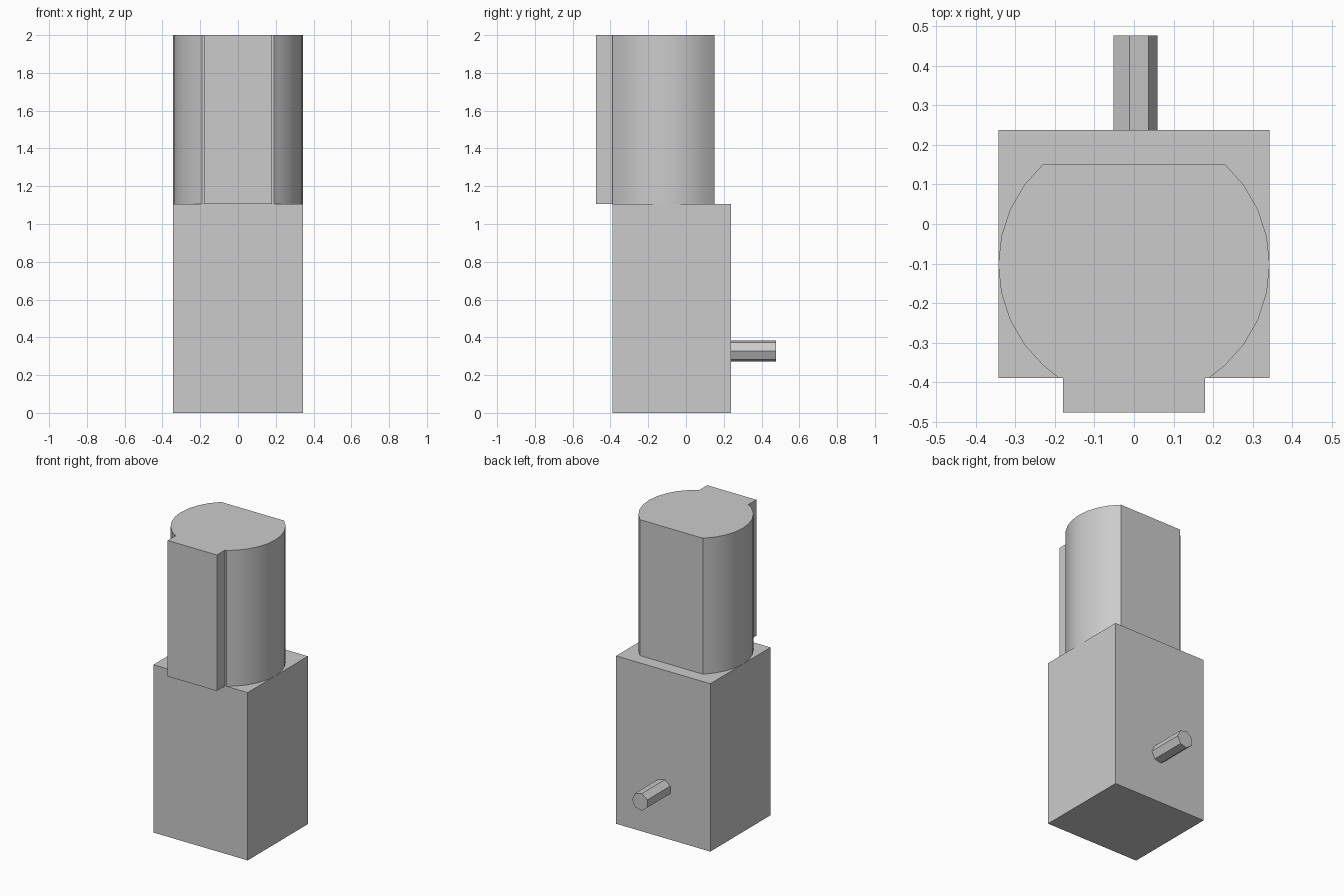
import bpy, bmesh, math
from mathutils import Matrix

cube = bpy.data.objects.get("Cube")
if cube:
    bpy.data.objects.remove(cube, do_unlink=True)

grey = bpy.data.materials.new("light_grey")
grey.use_nodes = True
colour = (0.6, 0.6, 0.6, 1)
grey.diffuse_color = colour
grey.node_tree.nodes["Principled BSDF"].inputs["Base Color"].default_value = colour


def extrude_profile(name, points, start, end, matrix=Matrix(), smooth=False):
    """Extrude a flat outline from start to end along its own z axis."""
    bm = bmesh.new()
    face = bm.faces.new([bm.verts.new((x, y, start)) for x, y in points])
    new = bmesh.ops.extrude_face_region(bm, geom=[face])["geom"]
    top = [v for v in new if isinstance(v, bmesh.types.BMVert)]
    bmesh.ops.translate(bm, vec=(0, 0, end - start), verts=top)
    bmesh.ops.transform(bm, matrix=matrix, verts=bm.verts)
    bmesh.ops.recalc_face_normals(bm, faces=bm.faces)
    mesh = bpy.data.meshes.new(name)
    bm.to_mesh(mesh)
    bm.free()
    mesh.materials.append(grey)
    obj = bpy.data.objects.new(name, mesh)
    bpy.context.collection.objects.link(obj)
    if smooth:
        bpy.ops.object.select_all(action='DESELECT')
        obj.select_set(True)
        bpy.context.view_layer.objects.active = obj
        bpy.ops.object.shade_smooth_by_angle(angle=math.radians(25))
    return obj


half_width, front, back = 0.343, -0.389, 0.237
shoulder, top = 1.105, 2.0

# Square base block
extrude_profile("base_block", [(-half_width, front), (half_width, front),
                               (half_width, back), (-half_width, back)], 0, shoulder)

# Round upper body with flat back, flat front and a front key
centre_y, key_x, key_y, lip_x = -0.103, 0.179, -0.476, 0.19
arc = [(half_width * math.cos(math.radians(a)),
        centre_y + half_width * math.sin(math.radians(a))) for a in range(-48, 49, 12)]
right_side = [(key_x, key_y), (key_x, front), (lip_x, front)] + arc
left_side = [(-x, y) for x, y in reversed(right_side)]
extrude_profile("upper_body", right_side + left_side, shoulder, top, smooth=True)

# Seven-sided pin on the back
radius, sides = 0.058, 7
ring = [(radius * math.cos(math.tau * i / sides),
         radius * math.sin(math.tau * i / sides)) for i in range(sides)]
lay_back = Matrix.Translation((0.001, 0, 0.328)) @ Matrix.Rotation(math.radians(-90), 4, 'X')
extrude_profile("back_pin", ring, back, 0.476, lay_back)
